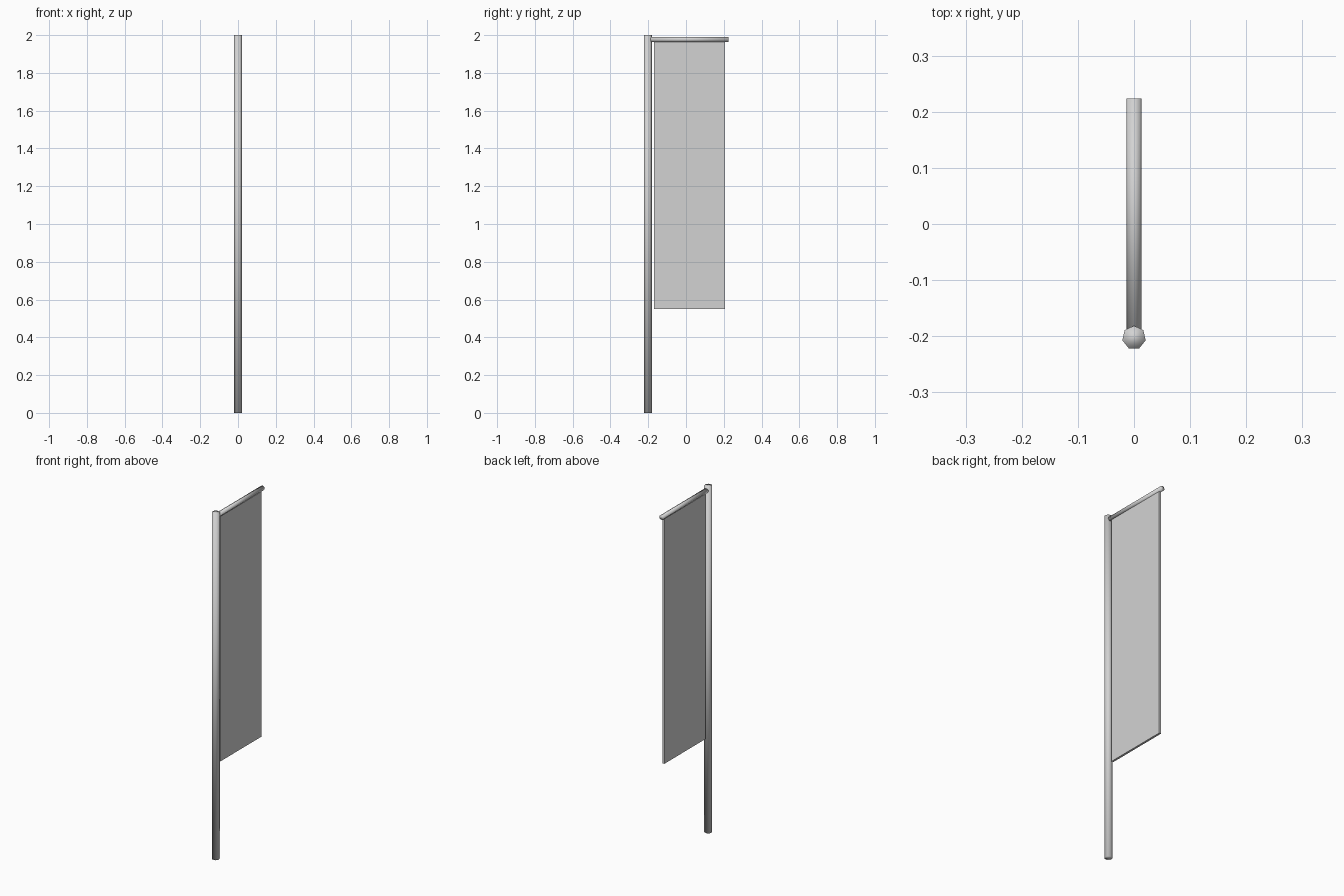
import bpy
from math import pi

if "Cube" in bpy.data.objects:
    bpy.data.objects.remove(bpy.data.objects["Cube"], do_unlink=True)

# One plain grey for every part
grey = bpy.data.materials.new("light grey")
grey.use_nodes = True
colour = (0.65, 0.65, 0.65, 1)
grey.diffuse_color = colour
grey.node_tree.nodes["Principled BSDF"].inputs["Base Color"].default_value = colour


def finish(name):
    obj = bpy.context.object
    obj.name = name
    obj.data.materials.append(grey)
    return obj


def rod(name, radius, length, centre, tilt=0):
    """Seven-sided rod, shaded smooth over its ends."""
    bpy.ops.mesh.primitive_cylinder_add(vertices=7, radius=radius, depth=length,
                                        location=centre, rotation=(tilt, 0, 0))
    bpy.ops.object.shade_smooth()
    return finish(name)


# Upright pole and the bar reaching back from its top
rod("pole", 0.0213, 2, (0, -0.2025, 1))
rod("crossbar", 0.014, 0.412, (0, 0.018, 1.977), pi / 2)

# Hanging cloth: a thin upright slab
bottom, top = 0.55, 1.977
near, far = -0.169, 0.206
bpy.ops.mesh.primitive_cube_add(size=1, location=(0, (near + far) / 2, (bottom + top) / 2))
banner = finish("banner")
banner.scale = (0.012, far - near, top - bottom)
